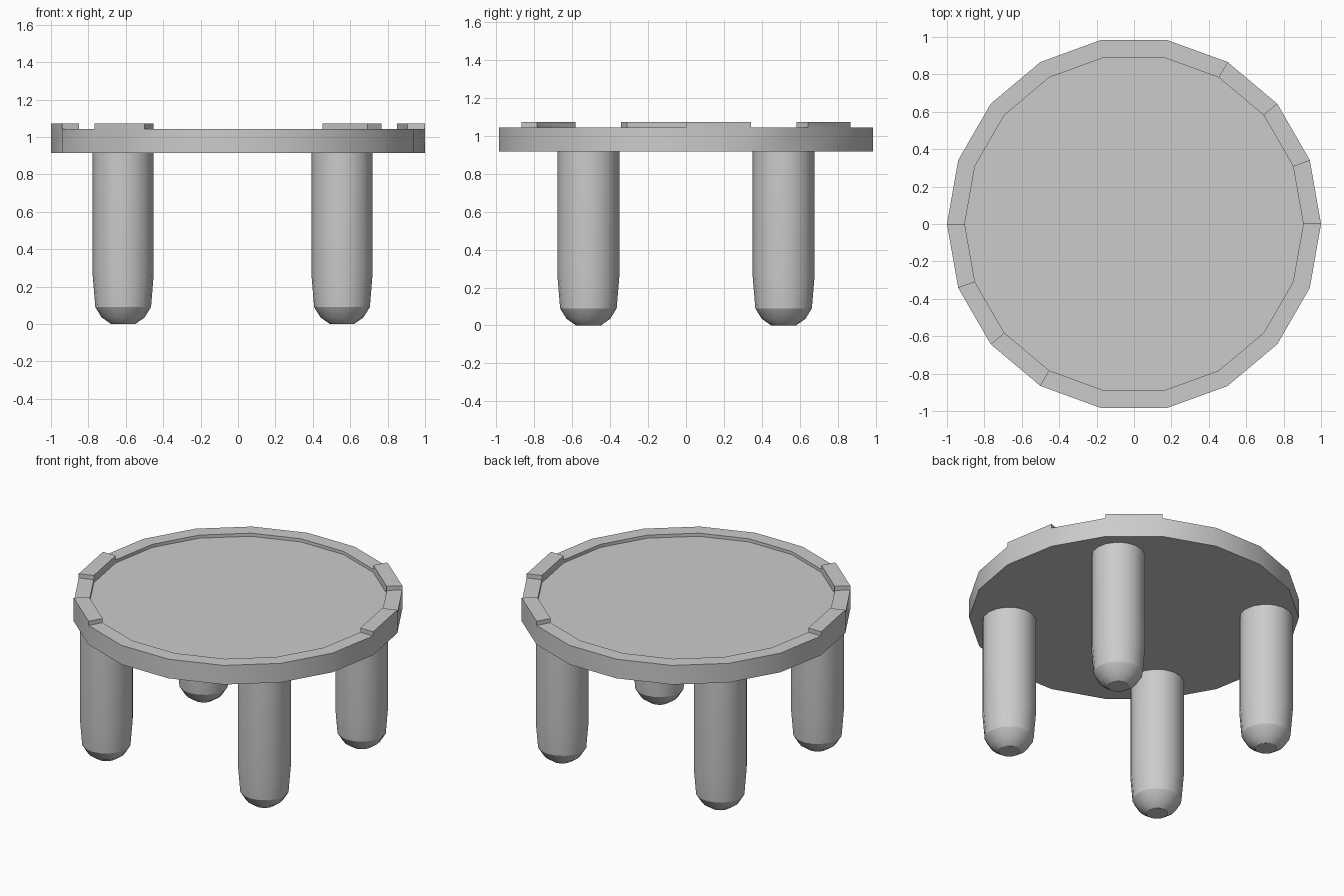
import bpy, bmesh
from math import cos, sin, tau, radians

if "Cube" in bpy.data.objects:
    bpy.data.objects.remove(bpy.data.objects["Cube"])


def lathe(profile, sides, bm):
    """Revolve (radius, z) points around z, cap both ends, return the face bands."""
    rings = [[bm.verts.new((r * cos(tau * i / sides), r * sin(tau * i / sides), z))
              for i in range(sides)] for r, z in profile]
    bands = []
    for a, b in zip(rings, rings[1:]):
        bands.append([bm.faces.new((a[i], a[(i + 1) % sides], b[(i + 1) % sides], b[i]))
                      for i in range(sides)])
    bm.faces.new(rings[0][::-1])
    bm.faces.new(rings[-1])
    return bands


def finish(bm, name, location=(0, 0, 0)):
    bmesh.ops.recalc_face_normals(bm, faces=bm.faces)
    mesh = bpy.data.meshes.new(name)
    bm.to_mesh(mesh)
    bm.free()
    obj = bpy.data.objects.new(name, mesh)
    obj.location = location
    bpy.context.collection.objects.link(obj)
    bpy.ops.object.select_all(action='DESELECT')
    obj.select_set(True)
    bpy.context.view_layer.objects.active = obj
    bpy.ops.object.shade_smooth_by_angle(angle=radians(26))
    return obj


# Tabletop: 18-sided slab with a shallow recess inside the rim
bm = bmesh.new()
bands = lathe([(1, 0.915), (1, 1.043), (0.905, 1.043), (0.905, 1.022)], 18, bm)

# Raised rim blocks, two on each side
raised = [bands[1][k] for k in (0, 2, 9, 11)]
result = bmesh.ops.extrude_discrete_faces(bm, faces=raised)
for face in result['faces']:
    bmesh.ops.translate(bm, verts=face.verts, vec=(0, 0, 0.028))
finish(bm, "tabletop")

# Four round legs with tapered, rounded feet
leg_profile = [(0.065, 0), (0.115, 0.035), (0.149, 0.09), (0.163, 0.26), (0.163, 0.92)]
for side, x in (("left", -0.614), ("right", 0.556)):
    for end, y in (("front", -0.514), ("back", 0.514)):
        bm = bmesh.new()
        lathe(leg_profile, 16, bm)
        finish(bm, f"{end}_{side}_leg", (x, y, 0))
